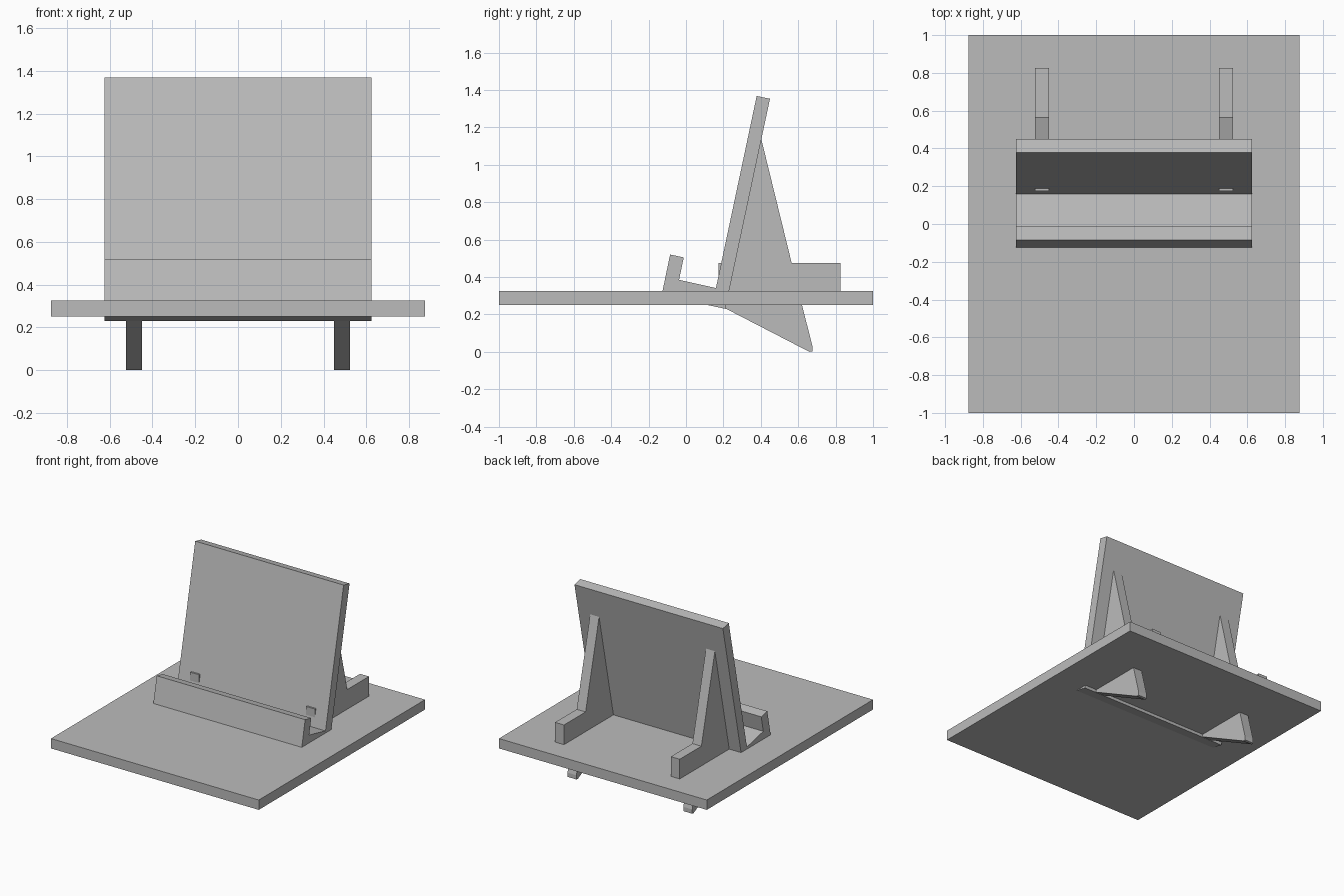
import bpy, bmesh

cube = bpy.data.objects.get("Cube")
if cube:
    bpy.data.objects.remove(cube, do_unlink=True)

# Single plain grey finish
grey = bpy.data.materials.new("plain_grey")
grey.use_nodes = True
colour = (0.5, 0.5, 0.5, 1)
grey.diffuse_color = colour
grey.node_tree.nodes["Principled BSDF"].inputs["Base Color"].default_value = colour


def extrude_profile(name, profile, x0, x1):
    """Extrude a closed (y, z) outline along x."""
    bm = bmesh.new()
    face = bm.faces.new([bm.verts.new((x0, y, z)) for y, z in profile])
    result = bmesh.ops.extrude_face_region(bm, geom=[face])
    verts = [v for v in result["geom"] if isinstance(v, bmesh.types.BMVert)]
    bmesh.ops.translate(bm, verts=verts, vec=(x1 - x0, 0, 0))
    bmesh.ops.recalc_face_normals(bm, faces=bm.faces)
    mesh = bpy.data.meshes.new(name)
    bm.to_mesh(mesh)
    bm.free()
    mesh.materials.append(grey)
    obj = bpy.data.objects.new(name, mesh)
    bpy.context.collection.objects.link(obj)
    return obj


def box_profile(y0, y1, z0, z1):
    return [(y0, z0), (y1, z0), (y1, z1), (y0, z1)]


# Flat base plate
extrude_profile("base_plate", box_profile(-1, 1, 0.25, 0.325), -0.875, 0.875)

# Tilted back rest with its ledge and front lip
rest = [(-0.13, 0.303), (-0.085, 0.52), (-0.012, 0.505), (-0.037, 0.385),
        (0.16, 0.341), (0.378, 1.368), (0.449, 1.353), (0.21, 0.23)]
extrude_profile("back_rest", rest, -0.625, 0.625)

# Rear braces reaching through the plate, each with a low foot bar
brace = [(0.402, 1.14), (0.62, 0.25), (0.675, 0.035), (0.675, 0.003),
         (0.66, 0.0), (0.205, 0.235)]
for side, x in (("right", -0.525), ("left", 0.45)):
    extrude_profile(side + "_brace", brace, x, x + 0.075)
    extrude_profile(side + "_foot_bar", box_profile(0.175, 0.825, 0.3, 0.475),
                    x, x + 0.075)
